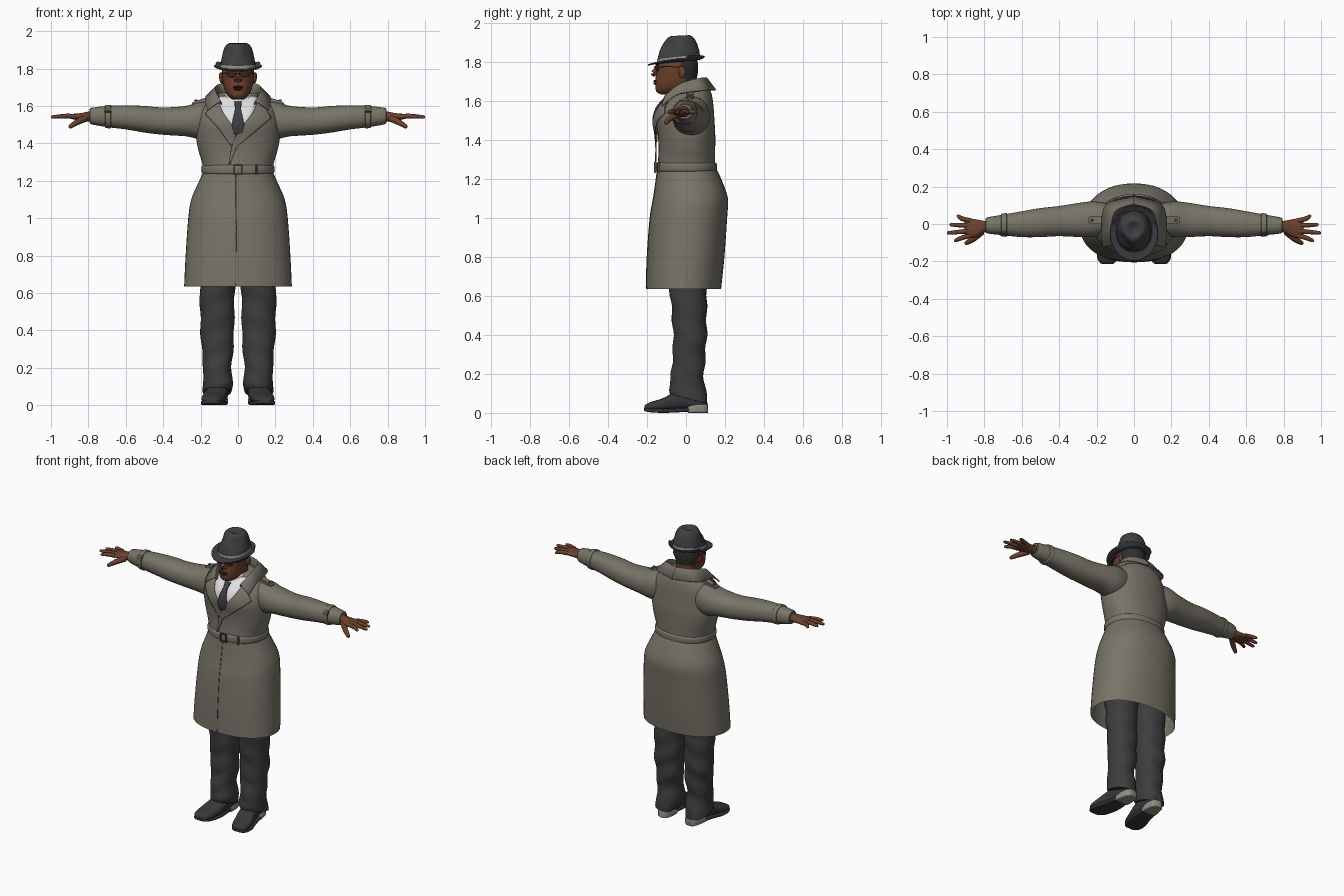
import bpy, bmesh, math
from mathutils import Vector, Matrix
from mathutils.bvhtree import BVHTree

if "Cube" in bpy.data.objects:
    bpy.data.objects.remove(bpy.data.objects["Cube"])


def material(name, r, g, b):
    m = bpy.data.materials.new(name)
    m.diffuse_color = (r, g, b, 1)
    m.use_nodes = True
    m.node_tree.nodes["Principled BSDF"].inputs["Base Color"].default_value = m.diffuse_color
    return m


COAT = material("coat_olive_grey", .185, .175, .138)
TRIM = material("dark_coat_trim", .09, .085, .068)
TROUSER = material("trouser_charcoal", .047, .047, .049)
HAT = material("hat_charcoal", .048, .050, .053)
SKIN = material("brown_skin", .15, .053, .026)
SHADE = material("dark_brown", .05, .017, .011)
SHIRT = material("shirt_white", .75, .75, .77)
HAIR = material("hair_black", .028, .028, .03)
SHOE = material("shoe_black", .038, .039, .041)
SOLE = material("light_grey", .28, .275, .235)


def finish(name, bm, mats, mirror=False, thick=0, rule=None):
    if mirror:
        geo = bmesh.ops.duplicate(bm, geom=bm.verts[:] + bm.edges[:] + bm.faces[:])["geom"]
        for v in geo:
            if isinstance(v, bmesh.types.BMVert):
                v.co.x *= -1
    bmesh.ops.recalc_face_normals(bm, faces=bm.faces[:])
    if rule:
        for f in bm.faces:
            f.material_index = rule(f.calc_center_median())
    me = bpy.data.meshes.new(name)
    bm.to_mesh(me)
    bm.free()
    ob = bpy.data.objects.new(name, me)
    bpy.context.collection.objects.link(ob)
    for m in (mats if isinstance(mats, list) else [mats]):
        me.materials.append(m)
    if thick:
        s = ob.modifiers.new("thickness", 'SOLIDIFY')
        s.thickness, s.offset = thick, 0
    return ob


def spline(rows, sub):
    """Catmull-Rom through equal-length tuples."""
    rows = [Vector(r) for r in rows]
    out = []
    for i in range(len(rows) - 1):
        a, b, c, d = rows[max(i - 1, 0)], rows[i], rows[i + 1], rows[min(i + 2, len(rows) - 1)]
        for k in range(sub):
            t = k / sub
            out.append(b + (c - a) * (t / 2) + (a * 2 - b * 5 + c * 4 - d) * (t * t / 2)
                       + (b * 3 - a - c * 3 + d) * (t ** 3 / 2))
    return out + [rows[-1]]


def skin_rings(bm, rings, caps=(True, True), closed=True):
    vs = [[bm.verts.new(p) for p in r] for r in rings]
    n = len(vs[0])
    for a, b in zip(vs, vs[1:]):
        for i in range(n if closed else n - 1):
            j = (i + 1) % n
            bm.faces.new((a[i], a[j], b[j], b[i]))
    for use, r in zip(caps, (vs[0], vs[-1])):
        if use and closed:
            bm.faces.new(r)


def loft(name, rows, mats, axis='z', n=36, sub=4, p=2.2, warp=None, caps=(True, True), **kw):
    """Rows are (position, min1, max1, min2, max2) of rounded cross-sections along an axis."""
    rings = []
    for t, u0, u1, v0, v1 in spline(rows, sub):
        ring = []
        for i in range(n):
            c, s = math.cos(math.tau * i / n), math.sin(math.tau * i / n)
            u = (u0 + u1) / 2 + (u1 - u0) / 2 * math.copysign(abs(c) ** (2 / p), c)
            v = (v0 + v1) / 2 + (v1 - v0) / 2 * math.copysign(abs(s) ** (2 / p), s)
            q = Vector({'z': (u, v, t), 'x': (t, u, v), 'y': (u, t, v)}[axis])
            ring.append(warp(q) if warp else q)
        rings.append(ring)
    bm = bmesh.new()
    skin_rings(bm, rings, caps)
    return finish(name, bm, mats, **kw)


def sym(rows):
    return [(z, -w, w, a, b) for z, w, a, b in rows]


def tube(name, pts, radii, mat, n=12, **kw):
    path = spline([(*p, r) for p, r in zip(pts, radii)], 4)
    rings = []
    for i, q in enumerate(path):
        d = (path[min(i + 1, len(path) - 1)] - path[max(i - 1, 0)]).xyz
        m = d.to_track_quat('Z', 'Y').to_matrix()
        rings.append([q.xyz + m @ Vector((math.cos(math.tau * k / n), math.sin(math.tau * k / n), 0)) * q[3]
                      for k in range(n)])
    bm = bmesh.new()
    skin_rings(bm, rings)
    return finish(name, bm, mat, **kw)


def plate(name, left, right, mat, tree, offset, thick=.006, m=8, sub=6):
    """Strip between two (x, z) edges, laid on the front of a body."""
    rings = []
    for k in range((len(left) - 1) * sub + 1):
        i = min(k // sub, len(left) - 2)
        a, b = (Vector(e[i]).lerp(Vector(e[i + 1]), k / sub - i) for e in (left, right))
        row = []
        for j in range(m + 1):
            q = a.lerp(b, j / m)
            hit = tree.ray_cast(Vector((q.x, -1, q.y)), Vector((0, 1, 0)))[0]
            row.append(Vector((q.x, (hit.y if hit else 0) - offset, q.y)))
        rings.append(row)
    bm = bmesh.new()
    skin_rings(bm, rings, closed=False)
    return finish(name, bm, mat, thick=thick)


def solid(name, loc, size, mat, rot=(0, 0, 0), ball=False, **kw):
    bm = bmesh.new()
    if ball:
        bmesh.ops.create_uvsphere(bm, u_segments=20, v_segments=12, radius=.5)
    else:
        bmesh.ops.create_cube(bm, size=1)
        bmesh.ops.bevel(bm, geom=bm.edges[:], offset=.12, segments=2, affect='EDGES')
    r = Matrix.Rotation(rot[2], 4, 'Z') @ Matrix.Rotation(rot[1], 4, 'Y') @ Matrix.Rotation(rot[0], 4, 'X')
    bm.transform(Matrix.Translation(loc) @ r @ Matrix.Diagonal((*size, 1)))
    return finish(name, bm, mat, **kw)


def body_tree(ob):
    return BVHTree.FromPolygons([v.co for v in ob.data.vertices], [p.vertices for p in ob.data.polygons])


# coat body
skirt = loft("coat_skirt", sym([(.635, .288, -.205, .18), (.8, .28, -.2, .197), (1, .266, -.185, .211),
             (1.1, .25, -.168, .215), (1.19, .212, -.155, .185), (1.26, .18, -.147, .152)]),
             COAT, n=48, caps=(False, True))
torso = loft("coat_torso", sym([(1.24, .182, -.147, .15), (1.3, .193, -.143, .15), (1.36, .211, -.14, .15),
             (1.43, .224, -.145, .15), (1.5, .222, -.155, .146), (1.56, .21, -.14, .142),
             (1.6, .19, -.11, .138), (1.64, .15, -.072, .13), (1.67, .11, -.045, .115)]), COAT, n=48)
tree = body_tree(torso)
plate("coat_front_seam", [(-.012, 1.23), (-.014, .64)], [(-.008, 1.23), (-.01, .64)], TRIM,
      body_tree(skirt), .001, .002, 1, 20)

# belt, buckle and loop
loft("belt", sym([(1.236, .18, -.146, .15), (1.243, .193, -.154, .159), (1.275, .194, -.154, .159),
     (1.284, .182, -.146, .15)]), COAT, n=48)
for s in (-1, 1):
    solid("buckle_side", (s * .02, -.157, 1.26), (.008, .012, .056), TRIM)
    solid("buckle_bar", (0, -.157, 1.26 + s * .025), (.046, .012, .008), TRIM)
solid("belt_loop", (.1, -.141, 1.26), (.012, .014, .054), TRIM, rot=(0, 0, .3))

# shirt, tie and lapels
plate("shirt_front", [(-.11, 1.65), (-.09, 1.58), (-.02, 1.45)], [(.11, 1.65), (.09, 1.58), (.02, 1.45)],
      SHIRT, tree, .004)
loft("shirt_collar", sym([(1.59, .092, -.105, .06), (1.62, .083, -.098, .062), (1.665, .07, -.08, .06)]),
     SHIRT, caps=(False, False), thick=.004)
plate("tie", [(-.02, 1.62), (-.014, 1.588), (-.034, 1.5), (-.02, 1.45)],
      [(.02, 1.62), (.014, 1.588), (.034, 1.5), (.02, 1.45)], HAT, tree, .014, .008)
plate("left_lapel", [(-.108, 1.63), (-.078, 1.56), (-.008, 1.465), (-.02, 1.39)],
      [(-.145, 1.59), (-.176, 1.558), (-.1, 1.475), (-.04, 1.39)], COAT, tree, .009)
plate("right_lapel", [(.108, 1.63), (.078, 1.56), (0, 1.465), (-.035, 1.38), (-.05, 1.29)],
      [(.145, 1.59), (.178, 1.535), (.07, 1.445), (-.005, 1.385), (-.042, 1.29)], COAT, tree, .015)

# turned-down coat collar: inner edge, fold, outer edge
edges = [[(.085, -.095, 1.6), (.095, -.02, 1.63), (.08, .055, 1.65), (0, .085, 1.65)],
         [(.095, -.108, 1.625), (.122, -.03, 1.685), (.1, .07, 1.714), (0, .108, 1.716)],
         [(.165, -.122, 1.578), (.172, -.04, 1.635), (.15, .1, 1.655), (0, .152, 1.655)]]
bm = bmesh.new()
skin_rings(bm, spline and [list(c) for c in zip(*[
    spline([tuple(v) for v in e], 6) for e in edges])], closed=False)
finish("coat_collar", bm, COAT, mirror=True, thick=.008)

# sleeves, cuff straps and shoulder straps
loft("sleeve", [(.1, -.05, .1, 1.45, 1.62), (.2, -.068, .12, 1.425, 1.622), (.28, -.07, .115, 1.438, 1.6),
     (.4, -.065, .096, 1.446, 1.592), (.5, -.07, .085, 1.458, 1.6), (.6, -.07, .068, 1.475, 1.603),
     (.7, -.06, .05, 1.487, 1.6), (.785, -.05, .035, 1.503, 1.59), (.79, -.04, .025, 1.515, 1.58)],
     COAT, 'x', mirror=True)
loft("cuff_strap", [(.68, -.062, .053, 1.485, 1.601), (.683, -.068, .058, 1.48, 1.606),
     (.707, -.066, .055, 1.483, 1.605), (.71, -.058, .048, 1.49, 1.6)], COAT, 'x', mirror=True)
solid("cuff_buckle", (.695, -.052, 1.578), (.036, .014, .036), TRIM, rot=(-.7, 0, 0), mirror=True)
solid("shoulder_strap", (.19, .02, 1.628), (.115, .042, .02), COAT, rot=(0, .3, 0), mirror=True)
solid("shoulder_button", (.225, .02, 1.63), (.016, .016, .012), TRIM, ball=True, mirror=True)

# hands
loft("palm", [(.76, -.04, .02, 1.52, 1.575), (.8, -.045, .017, 1.517, 1.57), (.84, -.066, .024, 1.522, 1.562),
     (.88, -.075, .03, 1.528, 1.558), (.905, -.066, .024, 1.534, 1.553)], SKIN, 'x', n=20, mirror=True)
for nm, y0, x1, y1 in (("index", -.062, .962, -.088), ("middle", -.036, .998, -.047),
                       ("ring", -.009, .985, -.004), ("little", .018, .948, .042)):
    tube(nm + "_finger", [(.875, y0, 1.544), (.92, y0 * .55 + y1 * .45, 1.546), (x1 - .008, y1, 1.541), (x1, y1, 1.54)],
         (.013, .0125, .009, .003), SKIN, mirror=True)
tube("thumb", [(.815, -.04, 1.535), (.86, -.08, 1.513), (.897, -.102, 1.49), (.904, -.106, 1.486)],
     (.02, .016, .011, .003), SKIN, mirror=True)

# neck and head, hair at the back
loft("neck", sym([(1.56, .07, -.07, .06), (1.63, .066, -.078, .058), (1.72, .066, -.07, .055)]), SKIN)
loft("head", sym([(1.634, .025, -.13, -.05), (1.647, .046, -.151, -.01), (1.67, .064, -.157, .025),
     (1.7, .076, -.157, .05), (1.74, .083, -.154, .06), (1.78, .086, -.152, .062), (1.83, .08, -.14, .055)]),
     [SKIN, HAIR], n=48, sub=6, rule=lambda c: int(c.z > 1.69 and c.y > (.0 if c.z < 1.755 else -.035)))
tube("nose", [(0, -.147, 1.785), (0, -.156, 1.76), (0, -.164, 1.742), (0, -.155, 1.732)],
     (.007, .011, .017, .008), SKIN)
solid("nostril", (.015, -.154, 1.739), (.018, .024, .016), SKIN, ball=True, mirror=True)
solid("upper_lip", (0, -.155, 1.702), (.056, .026, .013), SHADE, ball=True)
solid("lower_lip", (0, -.154, 1.69), (.048, .028, .014), SHADE, ball=True)
solid("ear", (.09, -.02, 1.748), (.02, .038, .062), SKIN, rot=(0, .15, -.3), ball=True, mirror=True)
solid("brow", (.036, -.146, 1.79), (.05, .018, .01), HAIR, rot=(0, 0, .3), ball=True, mirror=True)

# glasses
solid("lens", (.037, -.148, 1.768), (.05, .012, .03), SHADE, rot=(0, 0, .28), ball=True, mirror=True)
tube("glasses_arm", [(.062, -.135, 1.775), (.084, -.1, 1.776), (.092, -.02, 1.775)], (.003, .003, .003), HAIR,
     n=6, mirror=True)
tube("glasses_bridge", [(-.015, -.158, 1.772), (0, -.163, 1.775), (.015, -.158, 1.772)], (.003, .003, .003), HAIR, n=6)


# hat: tilted crown with pinched front, band and curled brim
def tilt(q):
    pinch = .45 * max(0, min(1, (-.04 - q.y) / .07)) * max(0, min(1, (q.z - 1.84) / .05))
    return Vector((q.x * (1 - pinch), q.y, q.z + .12 * (q.y + .04) * (1 if q.z < 1.86 else .4)))


loft("hat_crown", sym([(1.8, .093, -.146, .07), (1.84, .09, -.143, .069), (1.88, .082, -.127, .06),
     (1.91, .073, -.108, .047), (1.928, .06, -.092, .032), (1.935, .043, -.074, .016),
     (1.928, .022, -.055, .0), (1.92, .006, -.04, -.015)]), HAT, n=48, warp=tilt)
loft("hat_band", sym([(1.806, .096, -.149, .073), (1.828, .094, -.147, .072)]), SOLE, n=48, warp=tilt,
     caps=(False, False), thick=.002)
bm = bmesh.new()
rings = []
for k in range(9):
    t, ring = k / 8, []
    for i in range(56):
        a = math.tau * i / 56
        x, y = (.088 + .04 * t) * math.cos(a), -.038 - .012 * t + (.105 + .041 * t) * math.sin(a)
        curl = .016 * t * t * math.cos(a) ** 2 + (.012 * t * t if y > 0 else -.006 * t)
        ring.append(Vector((x, y, 1.804 + .09 * (y + .05) + curl)))
    rings.append(ring)
skin_rings(bm, rings, (False, False))
finish("hat_brim", bm, HAT, thick=.007)


# trousers with hem dropping towards the heel
def drape(q):
    low = max(0, 1 - q.z / .3)
    return Vector((q.x + .003 * math.sin(q.z * 37), q.y + .004 * math.sin(q.z * 45 + q.x * 20), q.z - .35 * q.y * low))


loft("trouser_leg", [(.075, .036, .188, -.08, .112), (.11, .03, .19, -.088, .105), (.2, .034, .185, -.075, .092),
     (.3, .026, .194, -.068, .1), (.4, .021, .2, -.066, .106), (.6, .018, .204, -.08, .107),
     (.75, .006, .205, -.1, .12), (.95, .002, .2, -.1, .13)], TROUSER, sub=8, warp=drape, mirror=True)

# shoes
loft("shoe", [(.108, .08, .125, .03, .07), (.09, .06, .142, .016, .1), (0, .053, .158, .015, .125),
     (-.06, .055, .172, .012, .105), (-.12, .066, .19, .01, .075), (-.18, .084, .194, .01, .056),
     (-.208, .105, .178, .014, .042), (-.213, .12, .165, .02, .034)], SHOE, 'y', p=2.6, mirror=True)
loft("shoe_sole", [(.02, .062, .157, .006, .028), (-.06, .058, .175, .002, .024), (-.12, .066, .194, 0, .022),
     (-.18, .083, .197, .003, .024), (-.21, .106, .178, .008, .026), (-.215, .122, .163, .012, .024)],
     SHOE, 'y', p=5, mirror=True)
loft("shoe_heel", [(.113, .085, .12, 0, .045), (.1, .064, .14, 0, .046), (.05, .054, .154, 0, .044),
     (.01, .056, .158, 0, .032)], SOLE, 'y', p=6, mirror=True)

bpy.ops.object.select_all(action='SELECT')
bpy.context.view_layer.objects.active = torso
bpy.ops.object.shade_smooth_by_angle(angle=math.radians(45))
